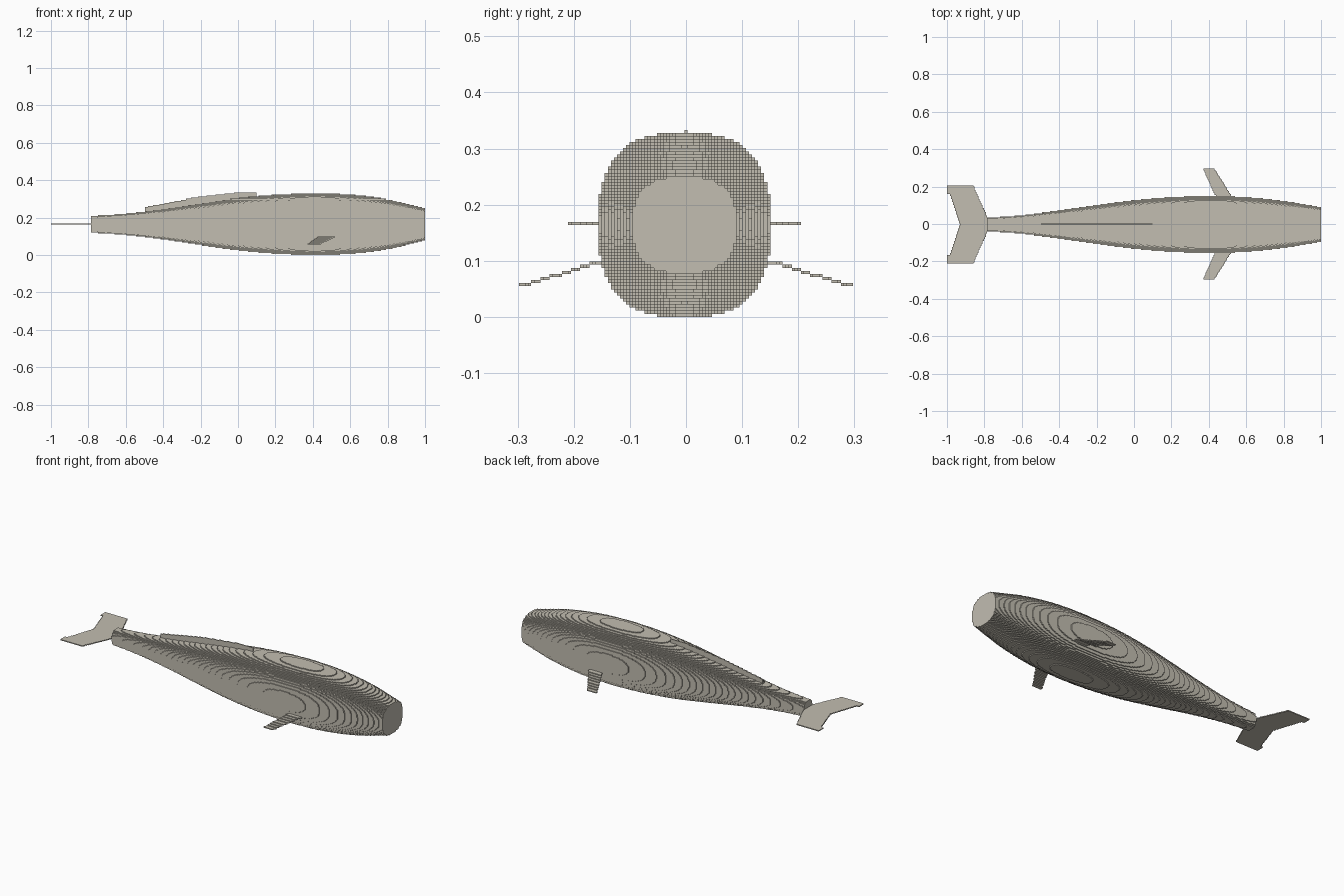
import bpy
import math

cube = bpy.data.objects.get("Cube")
if cube:
    bpy.data.objects.remove(cube, do_unlink=True)

H = 2 / 366          # cell size
Z_MID = 30           # body axis, in cells above the ground

mat = bpy.data.materials.new("warm_grey")
mat.use_nodes = True
COLOUR = (0.54, 0.51, 0.44, 1)
mat.diffuse_color = COLOUR
mat.node_tree.nodes["Principled BSDF"].inputs["Base Color"].default_value = COLOUR

# Neighbour direction and the matching cell corners, wound outwards
SIDES = [
    ((1, 0, 0), ((1, 0, 0), (1, 1, 0), (1, 1, 1), (1, 0, 1))),
    ((-1, 0, 0), ((0, 0, 0), (0, 0, 1), (0, 1, 1), (0, 1, 0))),
    ((0, 1, 0), ((0, 1, 0), (0, 1, 1), (1, 1, 1), (1, 1, 0))),
    ((0, -1, 0), ((0, 0, 0), (1, 0, 0), (1, 0, 1), (0, 0, 1))),
    ((0, 0, 1), ((0, 0, 1), (1, 0, 1), (1, 1, 1), (0, 1, 1))),
    ((0, 0, -1), ((0, 0, 0), (0, 1, 0), (1, 1, 0), (1, 0, 0))),
]


def build_blocks(name, cells):
    """Make one stepped mesh from the exposed faces of a set of cells."""
    index, faces = {}, []
    for i, j, k in cells:
        for (dx, dy, dz), corners in SIDES:
            if (i + dx, j + dy, k + dz) not in cells:
                faces.append([index.setdefault((i + a, j + b, k + c), len(index))
                              for a, b, c in corners])
    verts = [(-1 + i * H, (j - 0.5) * H, k * H) for i, j, k in index]
    mesh = bpy.data.meshes.new(name)
    mesh.from_pydata(verts, [], faces)
    mesh.materials.append(mat)
    obj = bpy.data.objects.new(name, mesh)
    bpy.context.collection.objects.link(obj)
    return obj


def lerp(points, x):
    """Piecewise linear value through (x, value) points."""
    for (x0, v0), (x1, v1) in zip(points, points[1:]):
        if x <= x1:
            return v0 + (v1 - v0) * (x - x0) / (x1 - x0)
    return points[-1][1]


def smooth(points, x):
    """Smooth cubic value through evenly weighted (x, value) points."""
    n = len(points)
    s = 0
    while s < n - 2 and x > points[s + 1][0]:
        s += 1
    def slope(q):
        a, b = points[max(q - 1, 0)], points[min(q + 1, n - 1)]
        return (b[1] - a[1]) / (b[0] - a[0])
    (x0, v0), (x1, v1) = points[s], points[s + 1]
    d = x1 - x0
    t = (x - x0) / d
    return ((2 * t**3 - 3 * t**2 + 1) * v0 + (t**3 - 2 * t**2 + t) * d * slope(s)
            + (3 * t**2 - 2 * t**3) * v1 + (t**3 - t**2) * d * slope(s + 1))


def cell_x(x):
    return round((x + 1) / H)


# Body: rounded-square sections along x (half heights and half widths)
HALF_HEIGHT = [(-.79, .0437), (-.6, .057), (-.4, .081), (-.2, .111), (0, .139),
               (.2, .157), (.4, .1638), (.6, .158), (.8, .133), (1, .086)]
HALF_WIDTH = [(-.79, .036), (-.6, .050), (-.4, .075), (-.2, .104), (0, .130),
              (.2, .147), (.4, .153), (.6, .147), (.8, .126), (1, .092)]
POWER = 2.7
body = set()
for i in range(cell_x(-0.785), 366):
    x = -1 + (i + 0.5) * H
    a, b = smooth(HALF_HEIGHT, x), smooth(HALF_WIDTH, x)
    for k in range(60):
        r = abs(k + 0.5 - Z_MID) * H / a
        if r < 1:
            w = round(b * (1 - r**POWER) ** (1 / POWER) / H)
            body.update((i, j, k) for j in range(-w, w))
build_blocks("body", body)

# Tail fluke: one flat layer, swept and notched, mirrored across the axis
fluke = set()
for j in range(38):
    y = (j + 0.5) * H
    lead = -0.78 - 0.077 * max(0, y - 0.03) / 0.175
    trail = -1 if y > 0.165 else -0.93 - 0.055 * y / 0.165
    for i in range(cell_x(trail), cell_x(lead)):
        fluke.update({(i, j, Z_MID), (i, -1 - j, Z_MID)})
build_blocks("tail_fluke", fluke)

# Side fins: swept back, stepping down one layer at a time
for name, sign in (("left_fin", 1), ("right_fin", -1)):
    fin = set()
    for j in range(25, 55):
        t = max(0, (j - 28) / 26)
        k = 17 - min(7, math.floor(t * 8))
        back, front = 0.435 - 0.065 * t, 0.52 - 0.09 * t
        fin.update((i, sign * j, k) for i in range(cell_x(back), cell_x(front)))
    build_blocks(name, fin)

# Dorsal ridge: one cell thick along the back
RIDGE = [(-.5, .256), (-.23, .307), (-.1, .322), (0, .333), (.1, .333)]
ridge = set()
for i in range(cell_x(-0.5), cell_x(0.1)):
    x = -1 + (i + 0.5) * H
    base = Z_MID + int(smooth(HALF_HEIGHT, x) / H) - 2
    ridge.update((i, 0, k) for k in range(base, round(lerp(RIDGE, x) / H)))
build_blocks("dorsal_ridge", ridge)
